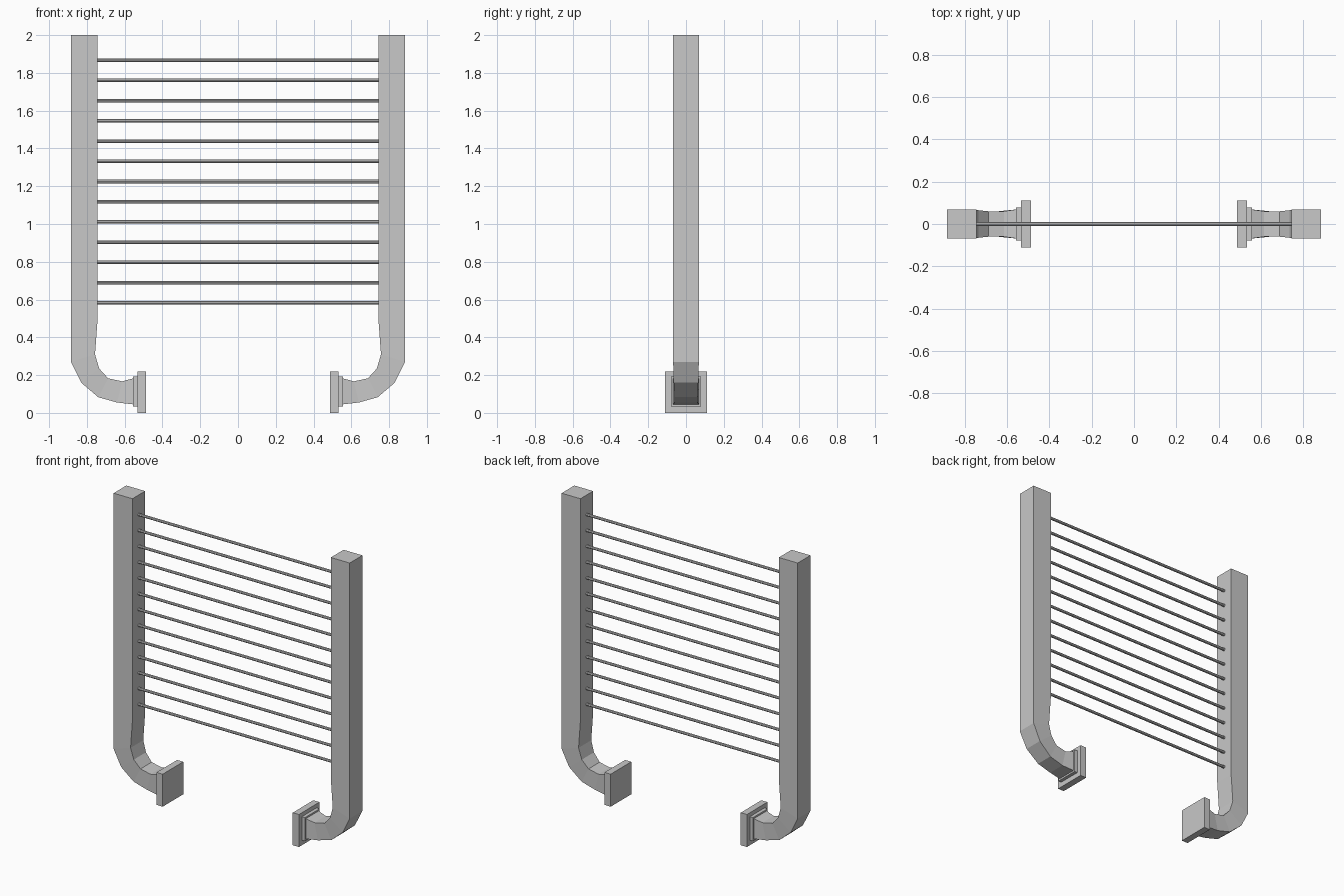
import bpy, bmesh
from mathutils import Matrix

cube = bpy.data.objects.get("Cube")
if cube:
    bpy.data.objects.remove(cube, do_unlink=True)

grey = bpy.data.materials.new("light grey")
grey.use_nodes = True
colour = (0.58, 0.58, 0.58, 1)
grey.diffuse_color = colour
grey.node_tree.nodes["Principled BSDF"].inputs["Base Color"].default_value = colour


def add_object(name, bm):
    bmesh.ops.recalc_face_normals(bm, faces=bm.faces)
    mesh = bpy.data.meshes.new(name)
    bm.to_mesh(mesh)
    bm.free()
    mesh.materials.append(grey)
    obj = bpy.data.objects.new(name, mesh)
    bpy.context.collection.objects.link(obj)
    return obj


def box(name, x0, x1, half_y, z0, z1):
    bm = bmesh.new()
    bmesh.ops.create_cube(bm, size=1)
    bmesh.ops.scale(bm, verts=bm.verts, vec=(abs(x1 - x0), 2 * half_y, z1 - z0))
    bmesh.ops.translate(bm, verts=bm.verts, vec=((x0 + x1) / 2, 0, (z0 + z1) / 2))
    return add_object(name, bm)


# Post sections: outer x, outer z, inner x, inner z, half depth
SECTIONS = [
    (0.884, 2.0, 0.743, 2.0, 0.068),
    (0.884, 0.5, 0.743, 0.5, 0.068),
    (0.884, 0.27, 0.757, 0.31, 0.068),
    (0.83, 0.16, 0.735, 0.235, 0.065),
    (0.74, 0.083, 0.688, 0.183, 0.06),
    (0.64, 0.055, 0.614, 0.167, 0.06),
    (0.553, 0.045, 0.553, 0.183, 0.069),
]


def post(name, side):
    bm = bmesh.new()
    rings = []
    for ox, oz, ix, iz, d in SECTIONS:
        rings.append([bm.verts.new((side * x, y, z)) for x, y, z in
                      ((ox, -d, oz), (ox, d, oz), (ix, d, iz), (ix, -d, iz))])
    for a, b in zip(rings, rings[1:]):
        for i in range(4):
            j = (i + 1) % 4
            bm.faces.new((a[i], a[j], b[j], b[i]))
    bm.faces.new(rings[0])
    bm.faces.new(rings[-1])
    return add_object(name, bm)


# Curved posts with their collars and end plates
for label, side in (("left", 1), ("right", -1)):
    post(label + "_post", side)
    box(label + "_collar", side * 0.53, side * 0.556, 0.079, 0.034, 0.193)
    box(label + "_end_plate", side * 0.487, side * 0.533, 0.11, 0, 0.22)

# Thin horizontal rods
for i in range(13):
    bm = bmesh.new()
    bmesh.ops.create_cone(bm, cap_ends=True, segments=8, radius1=0.0095,
                          radius2=0.0095, depth=1.5)
    bmesh.ops.rotate(bm, verts=bm.verts, matrix=Matrix.Rotation(1.5708, 3, 'Y'))
    bmesh.ops.translate(bm, verts=bm.verts, vec=(0, 0, 0.583 + i * 0.107))
    add_object(f"rod_{i + 1}", bm)
